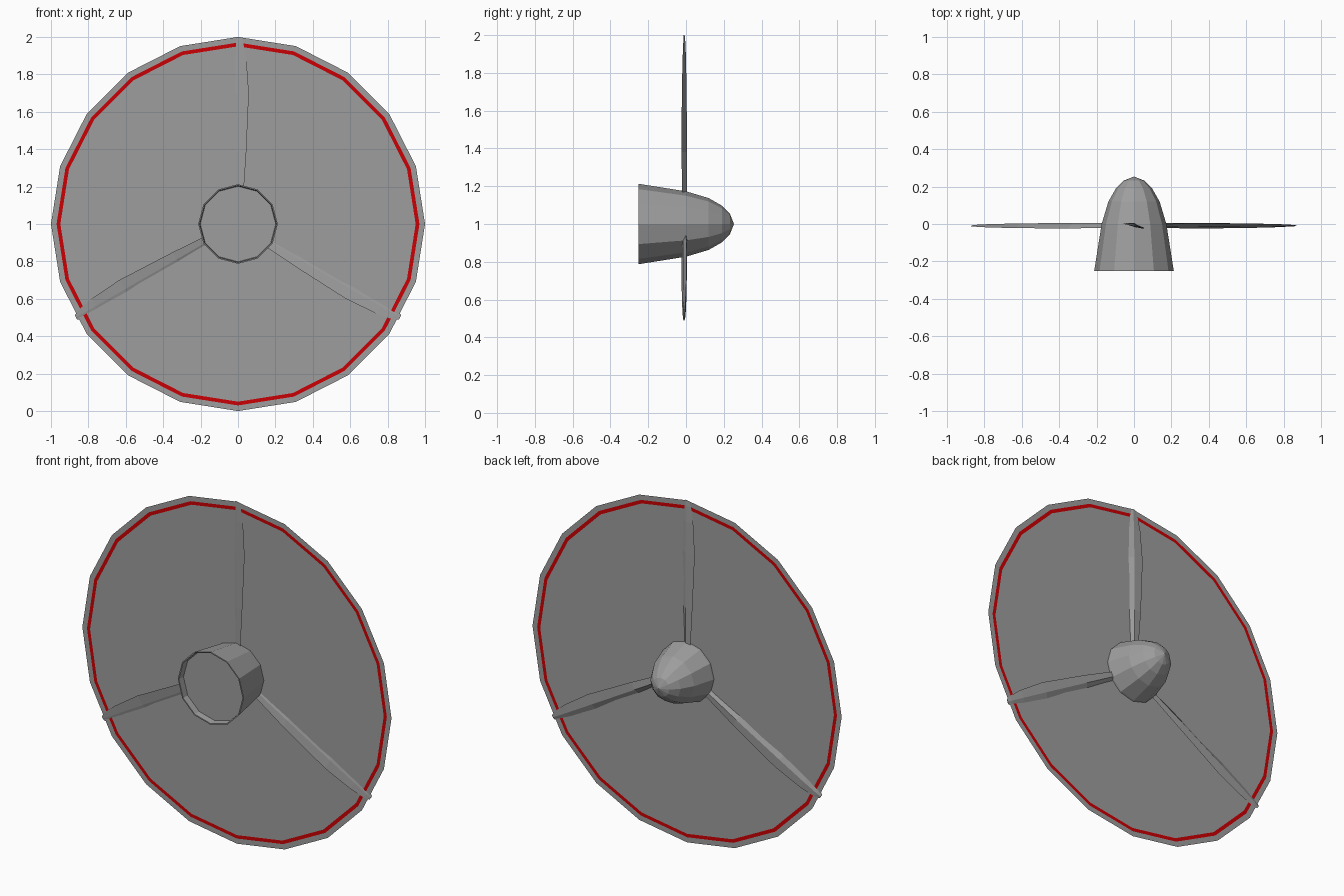
import bpy, math
from mathutils import Matrix, Vector

if "Cube" in bpy.data.objects:
    bpy.data.objects.remove(bpy.data.objects["Cube"])

CZ = 1.0        # height of the shaft
DISC_Y = -0.01  # plane of the disc


def paint(name, color):
    mat = bpy.data.materials.new(name)
    mat.diffuse_color = color
    mat.use_nodes = True
    mat.node_tree.nodes["Principled BSDF"].inputs["Base Color"].default_value = mat.diffuse_color
    return mat


GREY = paint("dark_grey", (0.34, 0.34, 0.34, 1))
RED = paint("red", (0.6, 0.0, 0.001, 1))


def make(name, verts, faces, mat=GREY):
    me = bpy.data.meshes.new(name)
    me.from_pydata(verts, [], faces)
    me.update()
    me.materials.append(mat)
    ob = bpy.data.objects.new(name, me)
    bpy.context.collection.objects.link(ob)


def circle(r, y, n):
    return [(r * math.sin(2 * math.pi * i / n), y,
             CZ + r * math.cos(2 * math.pi * i / n)) for i in range(n)]


def bridge(a, b, n):
    return [(a + i, a + (i + 1) % n, b + (i + 1) % n, b + i) for i in range(n)]


# spinner: 12-sided lathe with a recessed back plate
N = 12
profile = [(-0.215, 0.202), (-0.252, 0.206), (-0.252, 0.213), (0.0, 0.173),
           (0.12, 0.137), (0.19, 0.097), (0.232, 0.055)]
verts, faces = [], [tuple(reversed(range(N)))]
for k, (y, r) in enumerate(profile):
    verts += circle(r, y, N)
    if k:
        faces += bridge((k - 1) * N, k * N, N)
verts.append((0, 0.254, CZ))
last = (len(profile) - 1) * N
faces += [(last + i, last + (i + 1) % N, len(verts) - 1) for i in range(N)]
make("spinner", verts, faces)

# flat 20-sided propeller disc with a coplanar red stripe
D = 20
rings = [circle(r, DISC_Y, D) for r in (0.95, 0.97, 1.0)]
make("blur_disc", sum(rings, []),
     [tuple(reversed(range(D)))] + [f[::-1] for f in bridge(2 * D, D, D)])
make("tip_stripe", rings[0] + rings[1], bridge(0, D, D), RED)

# blades: lens sections of (radius, half width, half pitch height, bulge)
sections = [(0.14, 0.028, 0.010, 0.014), (0.38, 0.044, 0.014, 0.016),
            (0.70, 0.058, 0.012, 0.013), (0.88, 0.045, 0.008, 0.010),
            (0.97, 0.028, 0.004, 0.006), (1.0, 0.013, 0.002, 0.003)]
verts, faces = [], []
for k, (r, w, p, t) in enumerate(sections):
    verts += [(-w, DISC_Y + p, r), (0, DISC_Y + t, r),
              (w, DISC_Y - p, r), (0, DISC_Y - 0.35 * t, r)]
    if k:
        faces += [f[::-1] for f in bridge((k - 1) * 4, k * 4, 4)]
top = len(verts) - 4
faces += [(0, 1, 2, 3), (top + 3, top + 2, top + 1, top)]
for b in range(3):
    rot = Matrix.Rotation(math.radians(120 * b), 4, 'Y')
    make(f"blade_{b + 1}",
         [tuple(rot @ Vector(v) + Vector((0, 0, CZ))) for v in verts], faces)
